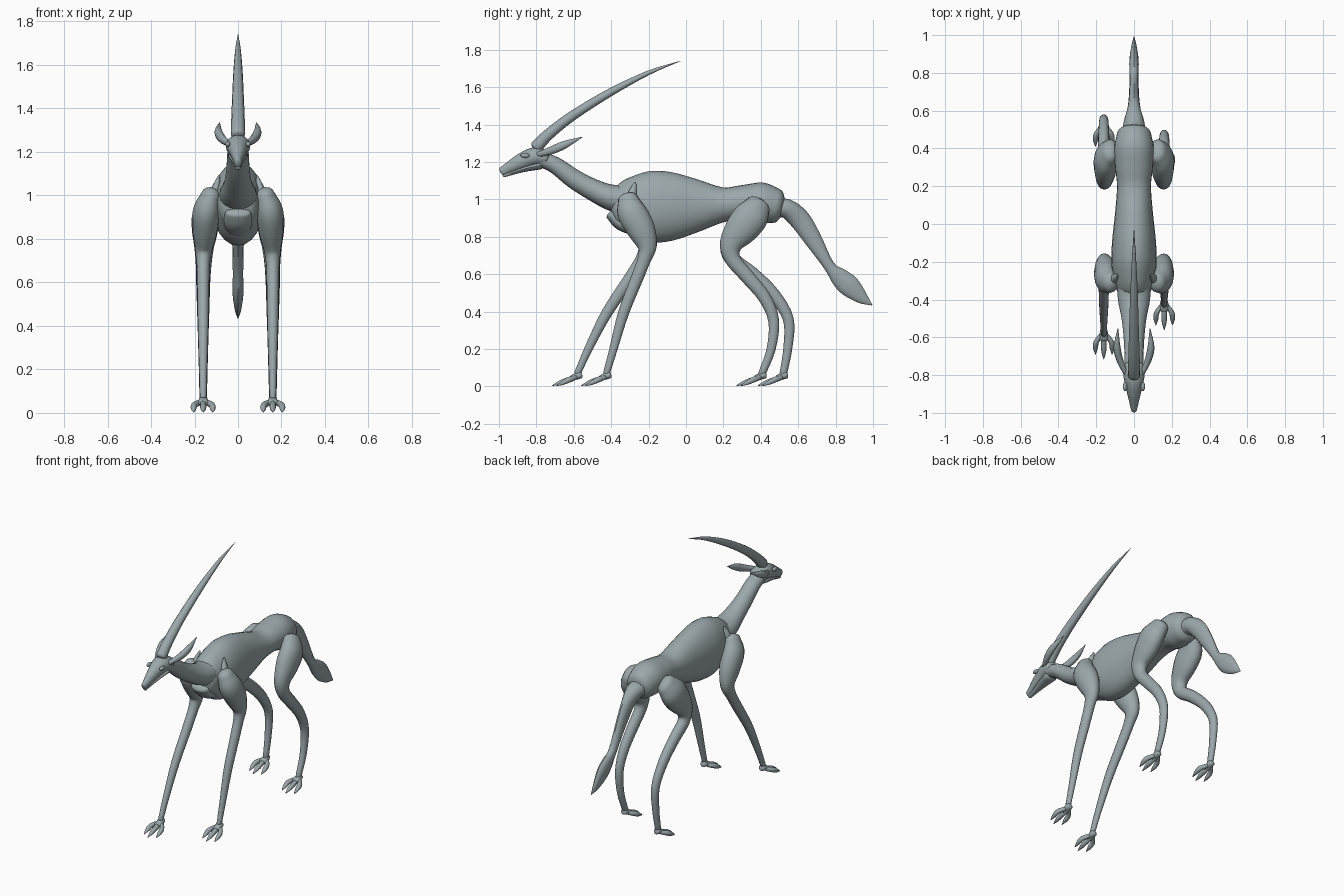
import bpy
import bmesh
from math import sin, cos, tau, pi
from mathutils import Vector

default_cube = bpy.data.objects.get("Cube")
if default_cube:
    bpy.data.objects.remove(default_cube, do_unlink=True)

# One hide colour for the whole animal
hide = bpy.data.materials.new("slate grey hide")
hide.use_nodes = True
hide_colour = (.33, .39, .41, 1)
hide.diffuse_color = hide_colour
hide.node_tree.nodes["Principled BSDF"].inputs["Base Color"].default_value = hide_colour


def finish(name, bm):
    """Turn a bmesh into a smooth shaded object."""
    bmesh.ops.recalc_face_normals(bm, faces=bm.faces)
    mesh = bpy.data.meshes.new(name)
    bm.to_mesh(mesh)
    bm.free()
    mesh.materials.append(hide)
    part = bpy.data.objects.new(name, mesh)
    bpy.context.collection.objects.link(part)
    bpy.ops.object.select_all(action='DESELECT')
    part.select_set(True)
    bpy.context.view_layer.objects.active = part
    bpy.ops.object.shade_smooth_by_angle(angle=pi / 4)
    return part


def smooth_path(stations, steps):
    """Catmull-Rom interpolation through the stations."""
    points = [Vector(s) for s in stations]
    padded = [points[0] * 2 - points[1]] + points + [points[-1] * 2 - points[-2]]
    result = []
    for a, b, c, d in zip(padded, padded[1:], padded[2:], padded[3:]):
        for i in range(steps):
            t = i / steps
            result.append(b + (c - a) * (t / 2)
                          + (a * 2 - b * 5 + c * 4 - d) * (t * t / 2)
                          + (b * 3 - a - c * 3 + d) * (t ** 3 / 2))
    result.append(points[-1])
    return result


def limb(name, stations, sides=16, steps=4, start_cap=.5, end_cap=.5):
    """Loft ellipses along a path; station = x, y, z, width radius, depth radius."""
    path = smooth_path(stations, steps)
    centres = [Vector(p[:3]) for p in path]
    rings = []
    last = len(path) - 1
    for i, p in enumerate(path):
        along = (centres[min(i + 1, last)] - centres[max(i - 1, 0)]).normalized()
        rings.append((centres[i], along, max(p[3], .001), max(p[4], .001)))

    # Rounded ends
    def dome(ring, direction, depth):
        centre, along, wide, deep = ring
        reach = min(wide, deep) * depth * direction
        return [(centre + along * reach * sin(a), along, wide * cos(a), deep * cos(a))
                for a in (pi / 8, pi / 4, pi * .375, pi * .47)]

    rings = dome(rings[0], -1, start_cap)[::-1] + rings + dome(rings[-1], 1, end_cap)
    bm = bmesh.new()
    loops = []
    for centre, along, wide, deep in rings:
        side = Vector((1, 0, 0))
        side = (side - along * side.dot(along)).normalized()
        up = along.cross(side)
        loops.append([bm.verts.new(centre + side * wide * cos(tau * k / sides)
                                   + up * deep * sin(tau * k / sides))
                      for k in range(sides)])
    for low, high in zip(loops, loops[1:]):
        for k in range(sides):
            n = (k + 1) % sides
            bm.faces.new((low[k], low[n], high[n], high[k]))
    bm.faces.new(loops[0])
    bm.faces.new(loops[-1])
    return finish(name, bm)


def middle(name, stations, **options):
    """A limb lying on the centre plane."""
    return limb(name, [(0, *s) for s in stations], **options)


# Trunk, neck and tail
middle("body", [(-.37, .95, .085, .105), (-.3, .96, .105, .155), (-.2, .96, .12, .19),
                (-.08, .963, .115, .184), (.06, .967, .1, .142), (.2, .972, .09, .093),
                (.3, .983, .1, .093), (.4, .98, .105, .11), (.48, .965, .09, .093)],
       sides=24, start_cap=.4, end_cap=.5)
middle("neck", [(-.78, 1.215, .048, .04), (-.7, 1.183, .05, .045), (-.6, 1.11, .055, .052),
                (-.5, 1.053, .066, .058), (-.4, 1.01, .085, .07), (-.28, .99, .09, .09)])
middle("breast", [(-.4, .92, .06, .03), (-.35, .87, .065, .035), (-.26, .83, .05, .03)])
middle("tail", [(.47, .95, .06, .05), (.54, .95, .055, .052), (.61, .89, .035, .056),
                (.68, .785, .027, .047), (.765, .645, .024, .03), (.82, .585, .025, .05),
                (.875, .535, .024, .057), (.94, .475, .014, .034), (.995, .435, .001, .002)],
       sides=12)

# Head, jaw and single horn
middle("head", [(-.985, 1.148, .015, .024), (-.94, 1.172, .026, .032),
                (-.88, 1.202, .04, .044), (-.81, 1.228, .055, .05),
                (-.75, 1.222, .056, .042)])
middle("lower_jaw", [(-.975, 1.127, .012, .009), (-.92, 1.145, .021, .012),
                     (-.86, 1.164, .033, .016), (-.78, 1.182, .045, .022)], sides=12)
middle("horn", [(-.8, 1.28, .033, .034), (-.73, 1.352, .031, .03), (-.6, 1.452, .027, .026),
                (-.4, 1.575, .021, .021), (-.2, 1.677, .012, .012), (-.03, 1.74, .001, .001)],
       sides=12)


def eye(name, side):
    bm = bmesh.new()
    bmesh.ops.create_uvsphere(bm, u_segments=16, v_segments=8, radius=1)
    for v in bm.verts:
        v.co = Vector((v.co.x * .012, v.co.y * .025, v.co.z * .013))
        v.co += Vector((side * .047, -.86, 1.235))
    finish(name, bm)


def foot(name, x, y):
    """Ankle pad with three clawed toes."""
    limb(name + "_pad", [(x, y + .015, .062, .02, .02), (x, y - .03, .045, .027, .016)], sides=12)
    for label, spread, reach in (("inner", -.04, .11), ("middle", 0, .135), ("outer", .04, .11)):
        limb(f"{name}_{label}_toe",
             [(x + spread * .4, y - .01, .048, .012, .013),
              (x + spread, y - .045, .036, .014, .016),
              (x + spread * 1.1, y - reach * .7, .02, .013, .012),
              (x + spread * 1.1, y - reach, .004, .002, .002)], sides=10, steps=3)


# Upper legs are shared, lower legs differ because the animal is walking
upper_front = [(.125, -.31, 1.0, .045, .055), (.145, -.29, .93, .062, .078),
               (.152, -.24, .84, .058, .075), (.158, -.208, .75, .04, .052)]
upper_rear = [(.125, .385, .965, .05, .07), (.148, .35, .91, .062, .092),
              (.152, .295, .84, .06, .088), (.156, .242, .76, .045, .062),
              (.158, .25, .68, .036, .042)]
# Side, front shin, rear shin as (y, z, radius)
strides = {
    "left": (1,
             [(-.223, .68, .036), (-.265, .57, .033), (-.335, .39, .029),
              (-.388, .2, .022), (-.425, .07, .018)],
             [(.33, .585, .038), (.42, .475, .034), (.469, .35, .029),
              (.455, .2, .024), (.405, .065, .02)]),
    "right": (-1,
              [(-.235, .68, .036), (-.305, .57, .033), (-.425, .39, .029),
               (-.522, .2, .022), (-.58, .07, .018)],
              [(.355, .6, .038), (.47, .49, .034), (.547, .36, .029),
               (.545, .21, .024), (.52, .065, .02)]),
}
for label, (side, front_shin, rear_shin) in strides.items():
    for end, upper, shin in (("front", upper_front, front_shin), ("rear", upper_rear, rear_shin)):
        thigh = [(side * x, *rest) for x, *rest in upper]
        lower = [(side * .16, y, z, r * .85, r) for y, z, r in shin]
        limb(f"{label}_{end}_leg", thigh + lower, start_cap=.8)
        foot(f"{label}_{end}_foot", side * .16, shin[-1][0])
    # Shoulder blade spur, ear and eye
    limb(f"{label}_shoulder_spur", [(side * .115, -.3, .98, .025, .03),
                                    (side * .1, -.285, 1.04, .018, .022),
                                    (side * .088, -.272, 1.09, .004, .006)], sides=10)
    limb(f"{label}_ear", [(side * .045, -.79, 1.24, .012, .014),
                          (side * .075, -.72, 1.262, .018, .022),
                          (side * .09, -.65, 1.292, .018, .022),
                          (side * .085, -.555, 1.333, .002, .002)], sides=10)
    eye(f"{label}_eye", side)
